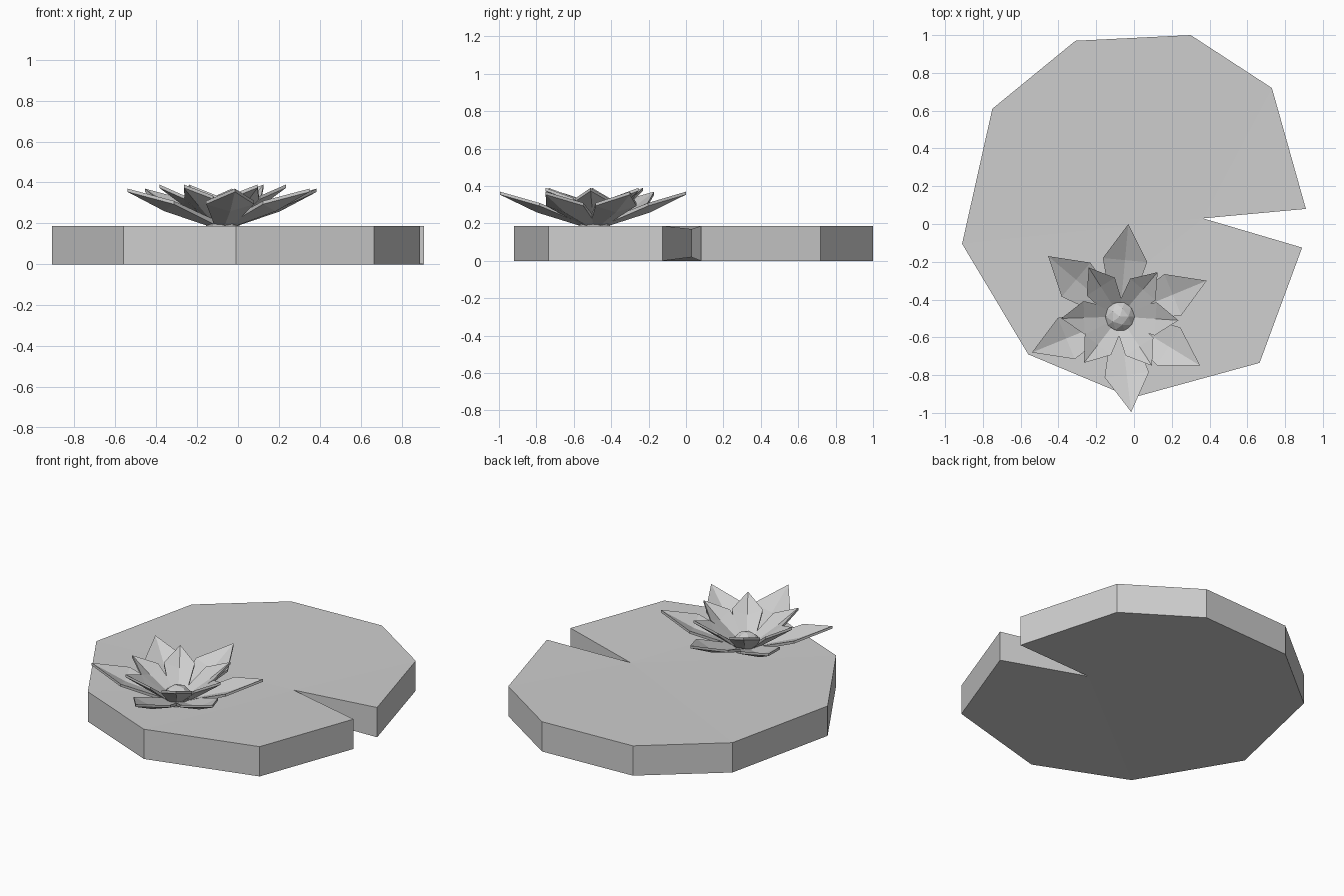
import bpy, bmesh, math
from mathutils import Vector

if "Cube" in bpy.data.objects:
    bpy.data.objects.remove(bpy.data.objects["Cube"])

grey = bpy.data.materials.new("plain grey")
grey.diffuse_color = (0.62, 0.62, 0.62, 1)
grey.use_nodes = True
grey.node_tree.nodes["Principled BSDF"].inputs["Base Color"].default_value = grey.diffuse_color


def make_object(name, bm):
    bmesh.ops.recalc_face_normals(bm, faces=bm.faces)
    mesh = bpy.data.meshes.new(name)
    bm.to_mesh(mesh)
    bm.free()
    mesh.materials.append(grey)
    obj = bpy.data.objects.new(name, mesh)
    bpy.context.collection.objects.link(obj)
    return obj


# Lily pad: faceted slab fanned out from the inner point of the notch
PAD_TOP = 0.187
rim = [(0.91, 0.08), (0.73, 0.72), (0.30, 1.0), (-0.31, 0.97), (-0.75, 0.61),
       (-0.91, -0.105), (-0.56, -0.69), (-0.01, -0.92), (0.665, -0.735), (0.89, -0.125)]
bm = bmesh.new()
top = [bm.verts.new((x, y, PAD_TOP)) for x, y in rim]
low = [bm.verts.new((x, y, 0)) for x, y in rim]
notch_top = bm.verts.new((0.365, 0.03, 0.17))
notch_low = bm.verts.new((0.365, 0.03, 0.02))
for i in range(len(rim) - 1):
    bm.faces.new((notch_top, top[i], top[i + 1]))
    bm.faces.new((notch_low, low[i + 1], low[i]))
    bm.faces.new((top[i], low[i], low[i + 1], top[i + 1]))
bm.faces.new((top[-1], low[-1], notch_low, notch_top))
bm.faces.new((notch_top, notch_low, low[0], top[0]))
make_object("lily_pad", bm)

CENTRE = Vector((-0.075, -0.49, 0))


def petal(name, tip, tip_z, base_z, half_width, keel_z, edge_z):
    """Keeled petal running from the flower centre to its tip, with thin walls."""
    out = Vector((tip[0], tip[1], 0)) - CENTRE
    length = out.length
    out.normalize()
    side = Vector((-out.y, out.x, 0))

    bm = bmesh.new()

    def vert(r, s, z, drop):
        return bm.verts.new(CENTRE + out * r + side * s + Vector((0, 0, z - drop)))

    # upper and lower skins
    skins = []
    for drop in (0, 0.016):
        base_r = 0.05 + drop
        mid = length * 0.61
        skins.append([vert(base_r, 0, base_z, drop),
                      vert(base_r, -0.05, base_z + 0.012, drop),
                      vert(mid, -half_width, edge_z, drop),
                      vert(length, 0, tip_z, drop),
                      vert(mid, half_width, edge_z, drop),
                      vert(base_r, 0.05, base_z + 0.012, drop),
                      vert(mid, 0, keel_z, drop)])
    for v in skins:
        for ids in ((0, 1, 2, 6), (6, 2, 3), (6, 3, 4), (0, 6, 4, 5)):
            bm.faces.new([v[i] for i in ids])
    # walls between the skins
    a, b = skins
    for i in range(6):
        j = (i + 1) % 6
        bm.faces.new((a[i], a[j], b[j], b[i]))
    return make_object(name, bm)


# Outer ring of long petals
outer = [(-0.03, 0.0), (0.385, -0.30), (0.35, -0.75),
         (-0.015, -0.995), (-0.54, -0.68), (-0.455, -0.17)]
for i, tip in enumerate(outer):
    petal(f"outer_petal_{i + 1}", tip, 0.37, 0.2, 0.118, 0.275, 0.31)

# Inner ring of short, steeper petals
inner = [(0.125, -0.255), (0.235, -0.51), (0.095, -0.75),
         (-0.265, -0.735), (-0.385, -0.50), (-0.24, -0.23)]
for i, tip in enumerate(inner):
    petal(f"inner_petal_{i + 1}", tip, 0.39, 0.212, 0.088, 0.30, 0.335)

# Faceted flower centre
bm = bmesh.new()
bmesh.ops.create_icosphere(bm, subdivisions=2, radius=0.087)
heart = make_object("flower_centre", bm)
heart.location = (CENTRE.x, CENTRE.y, 0.195)
